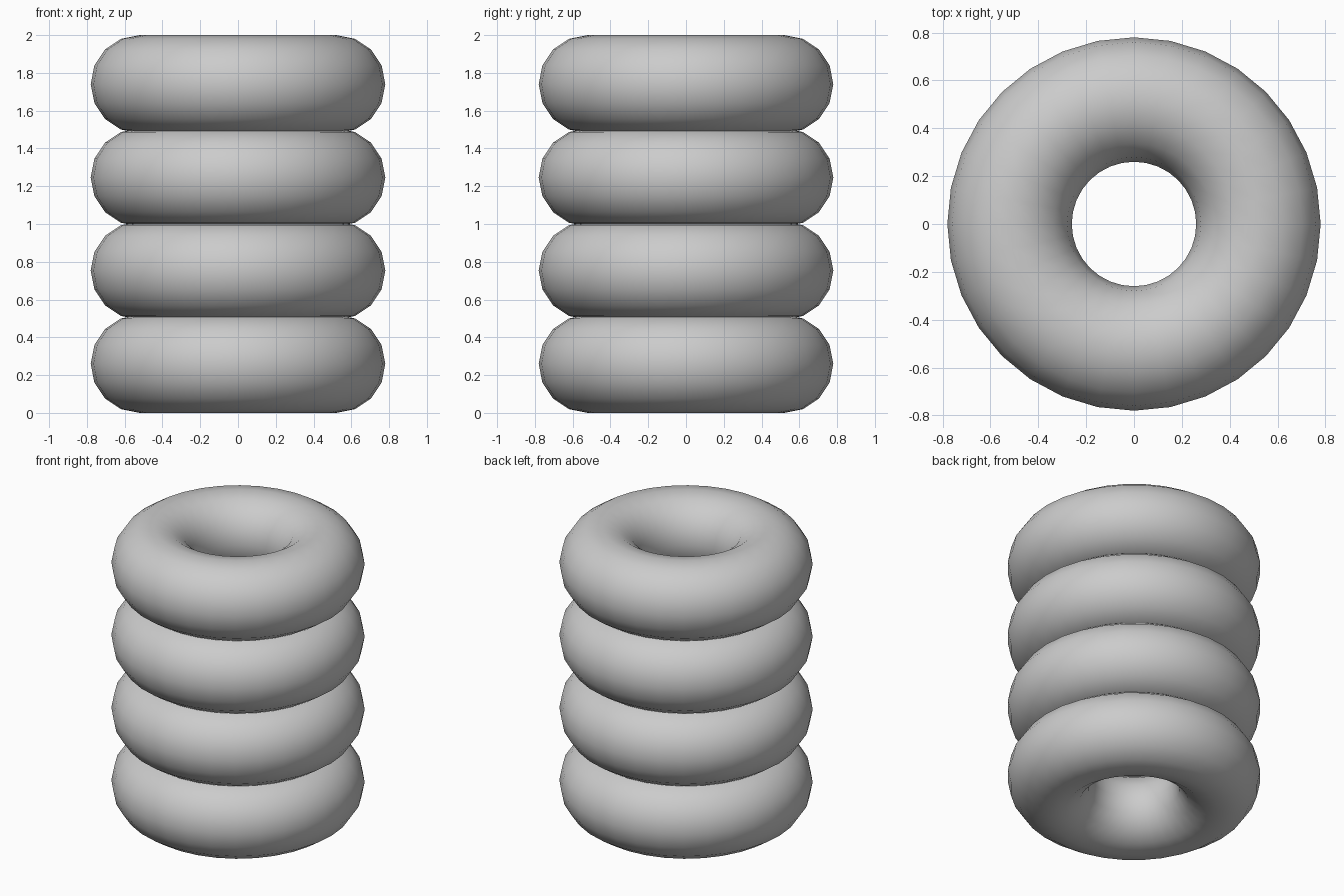
import bpy

if "Cube" in bpy.data.objects:
    bpy.data.objects.remove(bpy.data.objects["Cube"])

MAJOR, MINOR, COUNT = 0.52, 0.26, 4
STEP = (2 - 2 * MINOR) / (COUNT - 1)

# Stack of slightly overlapping rings
for i in range(COUNT):
    bpy.ops.mesh.primitive_torus_add(
        major_radius=MAJOR, minor_radius=MINOR,
        major_segments=32, minor_segments=16,
        location=(0, 0, MINOR + i * STEP))
    ring = bpy.context.object
    ring.name = f"stacked_ring_{i + 1}"
    bpy.ops.object.shade_smooth()
